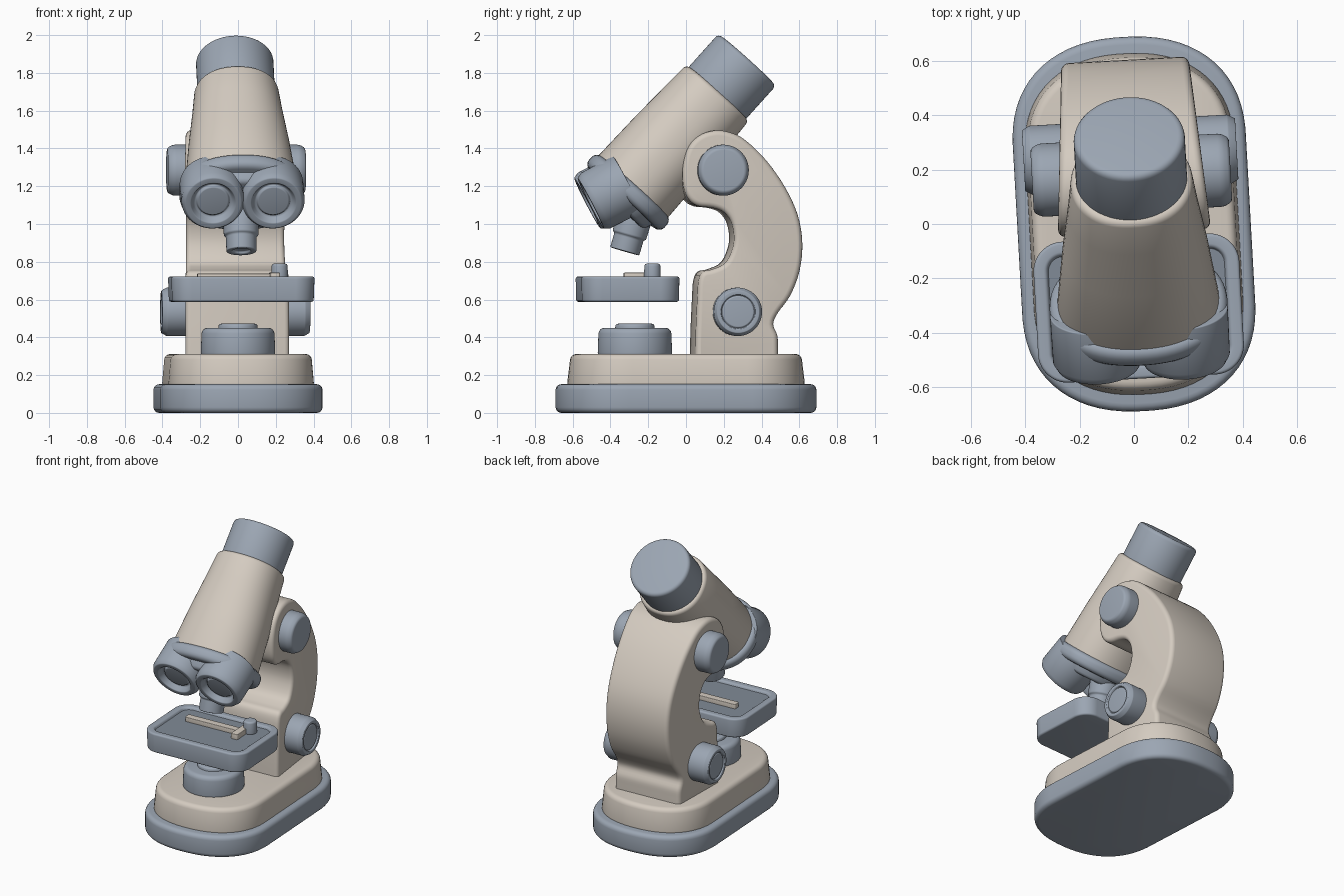
import bpy, bmesh, math
from mathutils import Matrix, Vector

if "Cube" in bpy.data.objects:
    bpy.data.objects.remove(bpy.data.objects["Cube"])

def material(name, rgb):
    m = bpy.data.materials.new(name)
    m.diffuse_color = (*rgb, 1)
    m.use_nodes = True
    m.node_tree.nodes["Principled BSDF"].inputs["Base Color"].default_value = m.diffuse_color
    return m

GREY = material("blue grey", (0.33, 0.38, 0.45))
CREAM = material("warm cream", (0.66, 0.60, 0.53))
DARK = material("dark grey", (0.22, 0.26, 0.31))

# the whole model is turned slightly about z
TURN = Matrix.Rotation(math.radians(3.2), 4, 'Z')

def finish(name, bm, mat, bevel, frame):
    """Round the hard edges, place the part and shade it."""
    bmesh.ops.recalc_face_normals(bm, faces=bm.faces[:])
    if bevel:
        hard = [e for e in bm.edges if e.calc_face_angle(0) > 0.5]
        bmesh.ops.bevel(bm, geom=hard, offset=bevel, segments=4, profile=0.5,
                        affect='EDGES', clamp_overlap=False)
    bm.transform(TURN @ frame)
    me = bpy.data.meshes.new(name)
    bm.to_mesh(me)
    bm.free()
    me.materials.append(mat)
    ob = bpy.data.objects.new(name, me)
    bpy.context.collection.objects.link(ob)
    bpy.ops.object.select_all(action='DESELECT')
    ob.select_set(True)
    bpy.context.view_layer.objects.active = ob
    bpy.ops.object.shade_smooth_by_angle(angle=math.radians(35))
    return ob

def stack(name, mat, rings, bevel=0.0, frame=Matrix(), sx=0.0, sy=0.0, n=2.0, count=64):
    """Loft rounded outlines (half width, half depth, height) along local z."""
    bm = bmesh.new()
    loops = []
    for a, b, z in rings:
        loop = []
        for i in range(count):
            t = 2 * math.pi * (i + 0.5) / count
            c, s = math.cos(t), math.sin(t)
            x = math.copysign(sx + (a - sx) * abs(c) ** (2 / n), c)
            y = math.copysign(sy + (b - sy) * abs(s) ** (2 / n), s)
            loop.append(bm.verts.new((x, y, z)))
        loops.append(loop)
    for lo, hi in zip(loops, loops[1:]):
        for i in range(count):
            j = (i + 1) % count
            bm.faces.new((lo[i], lo[j], hi[j], hi[i]))
    bm.faces.new(loops[0][::-1])
    bm.faces.new(loops[-1])
    return finish(name, bm, mat, bevel, frame)

def lathe(name, mat, profile, bevel=0.0, frame=Matrix()):
    return stack(name, mat, [(r, r, z) for r, z in profile], bevel, frame)

def tilt(x, y, z, degrees):
    return Matrix.Translation((x, y, z)) @ Matrix.Rotation(math.radians(degrees), 4, 'X')

# base
stack("base_foot", GREY, [(0.43, 0.69, 0), (0.43, 0.69, 0.152)], 0.03, sy=0.30, n=2.3)
stack("base_body", CREAM, [(0.388, 0.632, 0.13), (0.372, 0.61, 0.312)], 0.03, sy=0.28, n=2.3)

# lamp below the stage
lathe("lamp", GREY, [(0.198, 0.29), (0.192, 0.45)], 0.03, Matrix.Translation((-0.015, -0.27, 0)))
lathe("lamp_lens", GREY, [(0.108, 0.42), (0.102, 0.472)], 0.012, Matrix.Translation((-0.015, -0.27, 0)))

# stage with recessed panel, slide and clip
mid = Matrix.Translation((0, -0.31, 0))
stack("stage", GREY, [(0.375, 0.257, 0.588), (0.38, 0.26, 0.722), (0.33, 0.21, 0.722),
                      (0.325, 0.205, 0.70)], 0.012, mid, 0.27, 0.15)
stack("stage_panel", DARK, [(0.328, 0.208, 0.698), (0.328, 0.208, 0.706)], 0, mid, 0.27, 0.15)
stack("slide", CREAM, [(0.21, 0.025, 0.70), (0.21, 0.025, 0.737)], 0.004,
      Matrix.Translation((-0.02, -0.25, 0)), 0.20, 0.015, count=16)
stack("slide_clip", CREAM, [(0.025, 0.09, 0.70), (0.025, 0.09, 0.742)], 0.004,
      Matrix.Translation((0.18, -0.25, 0)), 0.015, 0.08, count=16)
lathe("clip_peg", GREY, [(0.045, 0.70), (0.042, 0.79)], 0.012, Matrix.Translation((0.21, -0.19, 0)))

# curved arm: side outline (y, z), smoothed and widened toward the front
OUTLINE = [(0.035, 0.28), (0.037, 0.42), (0.045, 0.60), (0.052, 0.70), (0.075, 0.747),
           (0.13, 0.762), (0.20, 0.80), (0.24, 0.90), (0.23, 1.0), (0.19, 1.06), (0.13, 1.085),
           (0.05, 1.095), (0.0, 1.13), (-0.028, 1.20), (-0.03, 1.31), (0.0, 1.41),
           (0.06, 1.47), (0.14, 1.495), (0.22, 1.485), (0.30, 1.445), (0.41, 1.34),
           (0.51, 1.20), (0.58, 1.05), (0.605, 0.90), (0.59, 0.75), (0.54, 0.62),
           (0.475, 0.53), (0.45, 0.47), (0.472, 0.41), (0.475, 0.35), (0.475, 0.28)]

def smooth(points, steps=4):
    p = [Vector(q) for q in points]
    p = [p[0]] + p + [p[-1]]
    out = []
    for a, b, c, d in zip(p, p[1:], p[2:], p[3:]):
        for k in range(steps):
            t = k / steps
            out.append(0.5 * (2 * b + (c - a) * t + (2 * a - 5 * b + 4 * c - d) * t * t
                              + (3 * b - a - 3 * c + d) * t ** 3))
    return out + [p[-1]]

bm = bmesh.new()
sides = []
for s in (-1, 1):
    sides.append([bm.verts.new((s * (0.235 + 0.075 * (0.6 - q.x)), q.x, q.y))
                  for q in smooth(OUTLINE)])
left, right = sides
for i in range(len(left)):
    j = (i + 1) % len(left)
    bm.faces.new((left[i], left[j], right[j], right[i]))
bm.faces.new(left)
bm.faces.new(right[::-1])
finish("arm", bm, CREAM, 0.028, Matrix())

# paired focus knobs
for s, side in ((-1, "left"), (1, "right")):
    turn = Matrix.Rotation(s * math.pi / 2, 4, 'Y')
    lathe("pivot_knob_" + side, GREY, [(0.135, 0.20), (0.135, 0.335), (0.118, 0.366)], 0.012,
          Matrix.Translation((0, 0.18, 1.285)) @ turn)
    lathe("focus_knob_" + side, GREY, [(0.128, 0.20), (0.128, 0.365), (0.112, 0.393),
                                       (0.092, 0.393), (0.087, 0.381), (0.08, 0.388)], 0.003,
          Matrix.Translation((0, 0.255, 0.535)) @ turn)

# slanted tube, measured down from the centre of the eyepiece top
axis = tilt(0, 0.325, 1.87, -42)
lathe("eyepiece_cap", GREY, [(0.205, -0.26), (0.205, 0)], 0.025, axis)
stack("tube", CREAM, [(0.30, 0.247, -0.93), (0.268, 0.24, -0.62), (0.24, 0.23, -0.40),
                      (0.222, 0.222, -0.235)], 0.025, axis, n=2.2)
stack("tube_ring", GREY, [(0.328, 0.268, -0.99), (0.328, 0.268, -0.90)], 0.035, axis, n=2.2)
stack("nosepiece", GREY, [(0.25, 0.19, -1.04), (0.28, 0.22, -0.96)], 0.02, axis, n=2.2)

# two large lenses and the small objective
for s, side in ((-1, "left"), (1, "right")):
    lathe("lens_" + side, GREY, [(0.168, -0.22), (0.166, -0.03), (0.150, 0.0), (0.118, 0.0),
                                 (0.102, -0.035), (0.09, -0.04), (0.082, -0.025)], 0.005,
          tilt(s * 0.16, -0.515, 1.11, 117.4))
lathe("objective", GREY, [(0.095, -0.25), (0.092, -0.09), (0.08, -0.08), (0.08, 0.0),
                          (0.05, 0.0), (0.045, -0.015)], 0.006, tilt(0, -0.325, 0.855, 164))
